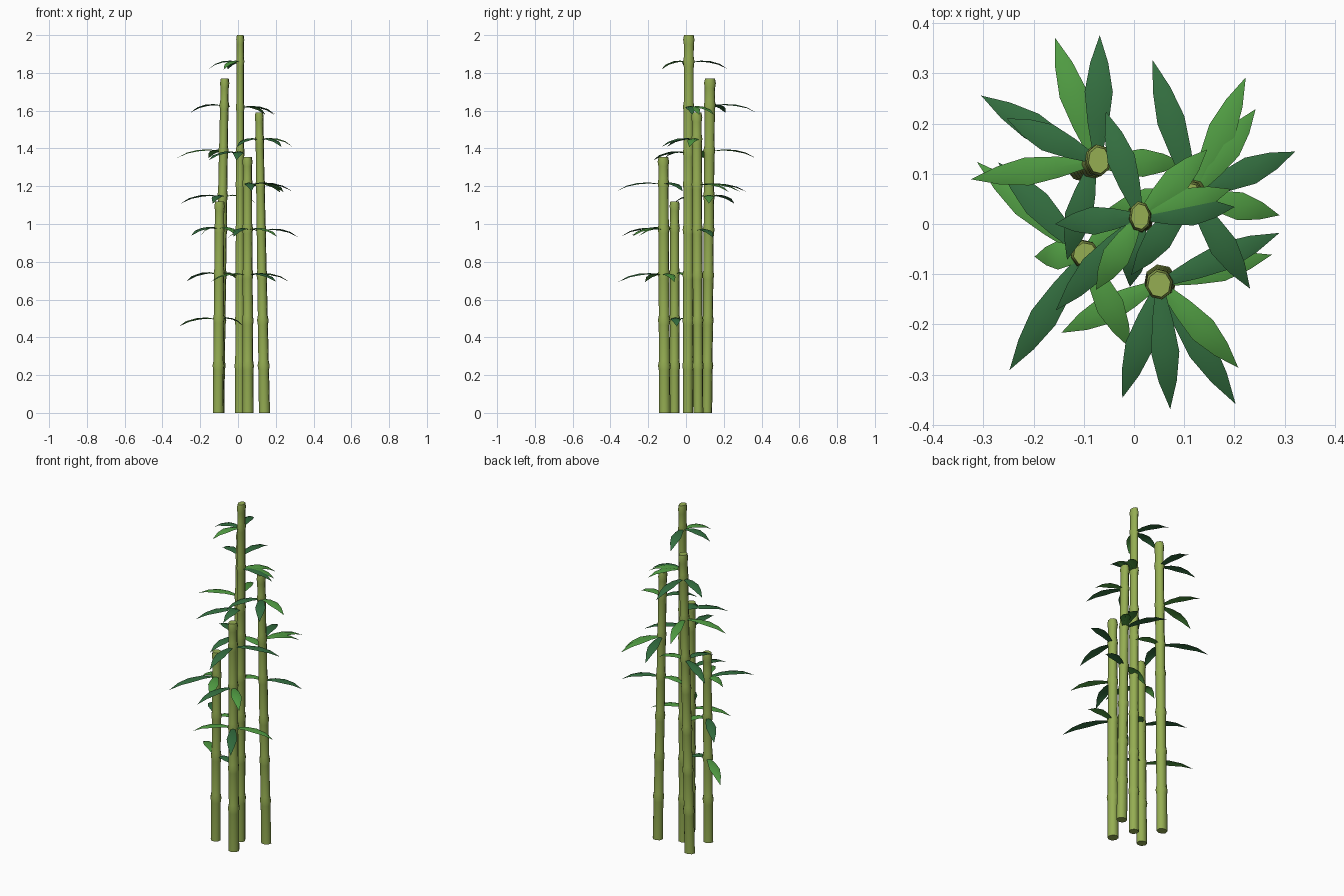
import bpy
import bmesh
from math import cos, sin, pi, radians
from mathutils import Vector

if "Cube" in bpy.data.objects:
    bpy.data.objects.remove(bpy.data.objects["Cube"], do_unlink=True)

SIDES = 8
NODE_GAP = 0.24
TOP_GAP = 0.14
LIGHT, DARK = 0, 1


def make_material(name, color):
    material = bpy.data.materials.new(name)
    material.use_nodes = True
    material.diffuse_color = color
    shader = material.node_tree.nodes["Principled BSDF"]
    shader.inputs["Base Color"].default_value = color
    shader.inputs["Roughness"].default_value = 0.7
    return material


stalk_green = make_material("stalk_green", (0.30, 0.42, 0.085, 1))
leaf_light = make_material("leaf_light_green", (0.08, 0.33, 0.055, 1))
leaf_dark = make_material("leaf_dark_green", (0.033, 0.155, 0.05, 1))


def finish_mesh(name, bm, materials):
    mesh = bpy.data.meshes.new(name)
    bm.to_mesh(mesh)
    bm.free()
    for material in materials:
        mesh.materials.append(material)
    obj = bpy.data.objects.new(name, mesh)
    bpy.context.collection.objects.link(obj)
    bpy.ops.object.select_all(action="DESELECT")
    obj.select_set(True)
    bpy.context.view_layer.objects.active = obj
    bpy.ops.object.shade_smooth_by_angle(angle=radians(65))


def leaf_levels(height):
    return [height - TOP_GAP - NODE_GAP * i for i in range(3)]


def node_heights(height):
    # regular joints from the ground, then the three that carry leaves
    upper = leaf_levels(height)
    nodes, z = [], 0.25
    while z < upper[-1] - 0.1:
        nodes.append(z)
        z += NODE_GAP
    return nodes + upper[::-1]


def build_stalk(name, base, top, height, base_radius, top_radius):
    # stack of rings that swell at every joint and just under the cut top
    profile = [(0, 1)]
    for z in node_heights(height):
        profile += [(z - 0.025, 1), (z, 1.14), (z + 0.025, 0.98)]
    profile += [(height - 0.05, 1), (height - 0.025, 1.14), (height, 0.96)]

    bm = bmesh.new()
    rings = []
    for z, swell in profile:
        t = z / height
        center = Vector(base).lerp(Vector(top), t)
        radius = Vector(base_radius).lerp(Vector(top_radius), t) * swell
        ring = []
        for i in range(SIDES):
            a = 2 * pi * (i + 0.25) / SIDES
            ring.append(bm.verts.new((center.x + radius.x * cos(a),
                                      center.y + radius.y * sin(a), z)))
        rings.append(ring)
    for low, high in zip(rings, rings[1:]):
        for i in range(SIDES):
            j = (i + 1) % SIDES
            bm.faces.new((low[i], low[j], high[j], high[i]))
    bm.faces.new(rings[0][::-1])
    bm.faces.new(rings[-1])
    finish_mesh(name, bm, [stalk_green])


# leaf outline: distance along, half width, rise of the midrib
LEAF = [(0.0, 0.007, -0.005), (0.3, 0.021, 0.005), (0.55, 0.028, 0.002),
        (0.78, 0.018, -0.012)]


def add_leaf(bm, origin, angle, length, tone):
    along = Vector((cos(radians(angle)), sin(radians(angle)), 0))
    across = Vector((-along.y, along.x, 0))
    up = Vector((0, 0, 1))
    rows = []
    for t, width, rise in LEAF:
        rib = origin + along * length * t + up * rise
        edge = rib - up * width * 0.25
        rows.append([bm.verts.new(p) for p in
                     (edge - across * width, rib, edge + across * width)])
    tip = bm.verts.new(origin + along * length - up * 0.042)
    faces = []
    for side in (0, 1):
        for a, b in zip(rows, rows[1:]):
            faces.append(bm.faces.new((a[side], b[side],
                                       b[side + 1], a[side + 1])))
        faces.append(bm.faces.new((rows[-1][side], tip, rows[-1][side + 1])))
    for face in faces:
        face.material_index = tone


def build_leaves(name, base, top, height, whorls):
    bm = bmesh.new()
    for z, whorl in zip(leaf_levels(height), whorls):
        center = Vector(base).lerp(Vector(top), z / height)
        for angle, length, tone in whorl:
            add_leaf(bm, Vector((center.x, center.y, z)), angle, length, tone)
    finish_mesh(name, bm, [leaf_light, leaf_dark])


# each stalk: base, top, height, radii, then leaf whorls from the top down
stalks = {
    "center": dict(
        base=(0.01, 0.01), top=(0.012, 0.015), height=2.0,
        radii=((0.027, 0.027), (0.019, 0.027)),
        whorls=[[(108, 0.22, DARK), (185, 0.17, DARK), (239, 0.17, LIGHT)],
                [(6, 0.19, DARK), (17, 0.19, LIGHT), (45, 0.19, LIGHT)],
                [(262, 0.14, DARK), (228, 0.25, DARK)]]),
    "back": dict(
        base=(-0.103, 0.112), top=(-0.07, 0.127), height=1.77,
        radii=((0.031, 0.027), (0.022, 0.028)),
        whorls=[[(155, 0.2, DARK), (89, 0.25, DARK)],
                [(188, 0.25, LIGHT), (108, 0.26, LIGHT)],
                [(149, 0.26, DARK), (255, 0.2, DARK), (0, 0.18, LIGHT)]]),
    "left": dict(
        base=(0.14, 0.065), top=(0.112, 0.057), height=1.59,
        radii=((0.03, 0.027), (0.021, 0.026)),
        whorls=[[(302, 0.22, DARK), (347, 0.18, LIGHT), (233, 0.2, DARK)],
                [(66, 0.255, LIGHT), (54, 0.21, LIGHT), (107, 0.28, DARK)],
                [(23, 0.215, DARK), (190, 0.18, LIGHT)]]),
    "front": dict(
        base=(0.053, -0.113), top=(0.05, -0.12), height=1.355,
        radii=((0.03, 0.031), (0.024, 0.027)),
        whorls=[[(275, 0.25, DARK), (23, 0.26, DARK)],
                [(252, 0.24, DARK), (313, 0.23, LIGHT)],
                [(302, 0.285, DARK), (14, 0.23, LIGHT), (207, 0.22, LIGHT)]]),
    "right": dict(
        base=(-0.105, -0.06), top=(-0.097, -0.06), height=1.12,
        radii=((0.029, 0.027), (0.025, 0.024)),
        whorls=[[(237, 0.275, DARK), (296, 0.21, LIGHT), (183, 0.1, LIGHT)],
                [(133, 0.25, DARK), (40, 0.14, LIGHT)],
                [(139, 0.28, LIGHT), (5, 0.13, DARK)]]),
}

for place, s in stalks.items():
    build_stalk(place + "_stalk", s["base"], s["top"], s["height"], *s["radii"])
    build_leaves(place + "_leaves", s["base"], s["top"], s["height"], s["whorls"])
